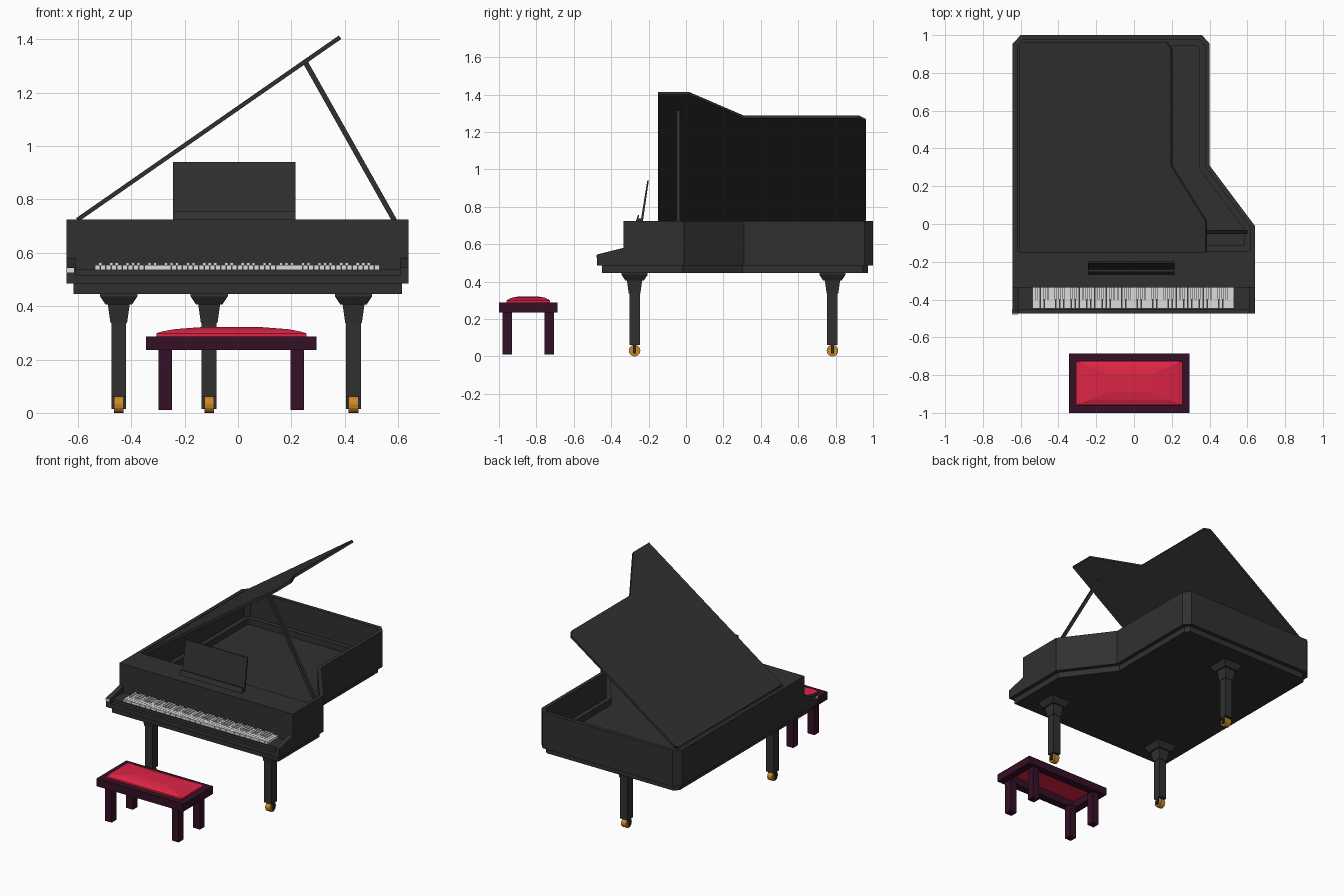
import bpy, bmesh, math
from mathutils import Vector, Matrix

if "Cube" in bpy.data.objects:
    bpy.data.objects.remove(bpy.data.objects["Cube"])


def material(name, rgb):
    m = bpy.data.materials.new(name)
    m.diffuse_color = (*rgb, 1)
    m.use_nodes = True
    m.node_tree.nodes["Principled BSDF"].inputs["Base Color"].default_value = m.diffuse_color
    return m


EBONY = material("ebony black", (0.03, 0.03, 0.03))
IVORY = material("ivory white", (0.72, 0.72, 0.72))
BRASS = material("brass orange", (0.62, 0.25, 0.02))
WOOD = material("dark plum wood", (0.036, 0.005, 0.02))
VELVET = material("red velvet", (0.72, 0.018, 0.06))


def finish(name, bm, mat):
    bmesh.ops.recalc_face_normals(bm, faces=bm.faces[:])
    me = bpy.data.meshes.new(name)
    bm.to_mesh(me)
    bm.free()
    me.materials.append(mat)
    ob = bpy.data.objects.new(name, me)
    bpy.context.collection.objects.link(ob)
    return ob


def loft(name, rings, mat, closed=False):
    """Skin rings of 3D points; cap the ends, or join last to first."""
    bm = bmesh.new()
    vs = [[bm.verts.new(p) for p in r] for r in rings]
    n = len(vs[0])
    pairs = list(zip(vs, vs[1:])) + ([(vs[-1], vs[0])] if closed else [])
    for a, b in pairs:
        for i in range(n):
            j = (i + 1) % n
            bm.faces.new((a[i], a[j], b[j], b[i]))
    if not closed:
        bm.faces.new(vs[0])
        bm.faces.new(vs[-1])
    return finish(name, bm, mat)


def boxes(name, specs, mat):
    """Several boxes (x0, x1, y0, y1, z0, z1) in one mesh."""
    bm = bmesh.new()
    for x0, x1, y0, y1, z0, z1 in specs:
        m = Matrix.Translation(((x0 + x1) / 2, (y0 + y1) / 2, (z0 + z1) / 2))
        bmesh.ops.create_cube(bm, size=1, matrix=m @ Matrix.Diagonal((x1 - x0, y1 - y0, z1 - z0, 1)))
    return finish(name, bm, mat)


def at(pts, z):
    return [(x, y, z) for x, y in pts]


def rect(cx, cy, hx, hy, z):
    return at([(cx - hx, cy - hy), (cx + hx, cy - hy), (cx + hx, cy + hy), (cx - hx, cy + hy)], z)


def side_prism(name, profile, x0, x1, mat):
    """Extrude a (y, z) profile along x."""
    return loft(name, [[(x, y, z) for y, z in profile] for x in (x0, x1)], mat)


def inset(pts, d):
    """Mitred inward offset of a counter-clockwise outline."""
    out = []
    for i, p in enumerate(pts):
        a, p, b = Vector(pts[i - 1]), Vector(p), Vector(pts[(i + 1) % len(pts)])
        e, f = (p - a).normalized(), (b - p).normalized()
        n1, n2 = Vector((-e.y, e.x)), Vector((-f.y, f.x))
        q = p + (n1 + n2) * d / (1 + n1.dot(n2))
        out.append((q.x, q.y))
    return out


def front_at(pts, y):
    """Move the two front corners of an outline to the given y."""
    return [(pts[0][0], y), (pts[1][0], y)] + pts[2:]


# Case: open rim with inner ledge and soundboard floor
outline = [(-0.642, -0.335), (0.64, -0.335), (0.64, -0.01), (0.40, 0.31),
           (0.40, 0.955), (0.36, 1.0), (-0.60, 1.0), (-0.642, 0.955)]
rim = front_at(inset(outline, 0.025), -0.145)
ledge = front_at(inset(outline, 0.055), -0.115)
loft("piano_case", [at(outline, 0.485), at(outline, 0.725), at(rim, 0.725),
                    at(rim, 0.55), at(ledge, 0.55), at(ledge, 0.51)], EBONY)
plinth = front_at(inset(outline, 0.026), -0.45)
loft("case_plinth", [at(plinth, 0.445), at(plinth, 0.487)], EBONY)

# Key bed, cheeks and keys
boxes("key_bed", [(-0.612, 0.61, -0.475, -0.33, 0.485, 0.515),
                  (-0.612, 0.61, -0.452, -0.33, 0.515, 0.537)], EBONY)
cheek = [(-0.475, 0.485), (-0.475, 0.545), (-0.335, 0.58), (-0.33, 0.485)]
side_prism("left_cheek", cheek, -0.642, -0.61, EBONY)
side_prism("right_cheek", cheek, 0.608, 0.64, EBONY)
boxes("left_end_tab", [(-0.645, -0.614, -0.478, -0.45, 0.527, 0.543)], IVORY)
KEY = 1.068 / 52
boxes("natural_keys", [(-0.537 + i * KEY + 0.0008, -0.537 + (i + 1) * KEY - 0.0008,
                        -0.447, -0.334, 0.536, 0.554) for i in range(52)], IVORY)
sharps = [-0.537 + (i + 1) * KEY for i in range(51) if i % 7 in (0, 2, 3, 5, 6)]
boxes("sharp_keys", [(x - 0.006, x + 0.006, -0.40, -0.334, 0.55, 0.563) for x in sharps], IVORY)

# Music desk with its lip
side_prism("music_desk", [(-0.242, 0.725), (-0.23, 0.725), (-0.199, 0.94), (-0.207, 0.94)],
           -0.243, 0.215, EBONY)
side_prism("music_desk_lip", [(-0.268, 0.724), (-0.236, 0.724), (-0.236, 0.736), (-0.254, 0.737),
                              (-0.251, 0.755), (-0.257, 0.756)], -0.243, 0.215, EBONY)

# Raised lid, given in plan and lifted onto its slope
SLOPE = 0.695
lid = [(-0.607, -0.15), (0.378, -0.15), (0.378, 0.015), (0.195, 0.31),
       (0.195, 0.925), (0.17, 0.962), (-0.592, 0.962), (-0.607, 0.945)]
top = [Vector((x, y, 0.73 + (x + 0.607) * SLOPE)) for x, y in lid]
down = Vector((SLOPE, 0, -1)).normalized() * 0.016
loft("lid", [top, [p + down for p in top]], EBONY)

# Lid prop
loft("lid_prop", [[(x + d, y, z) for d, y in ((-0.011, -0.052), (0.011, -0.052),
                                              (0.011, -0.032), (-0.011, -0.032))]
                  for x, z in ((0.59, 0.715), (0.252, 1.315))], EBONY)


# Legs with flared capitals, forks and casters
def leg(name, cx, cy):
    steps = [(0.062, 0.028), (0.337, 0.028), (0.337, 0.031), (0.407, 0.041),
             (0.407, 0.05), (0.437, 0.07), (0.447, 0.07)]
    loft(name, [rect(cx, cy, h, h, z) for z, h in steps], EBONY)
    boxes(name + "_fork", [(cx + s * 0.023 - 0.005, cx + s * 0.023 + 0.005,
                            cy - 0.009, cy + 0.009, 0.015, 0.065) for s in (-1, 1)], EBONY)
    bm = bmesh.new()
    bmesh.ops.create_cone(bm, cap_ends=True, segments=16, radius1=0.031, radius2=0.031, depth=0.036,
                          matrix=Matrix.Translation((cx, cy, 0.031)) @ Matrix.Rotation(math.pi / 2, 4, 'Y'))
    finish(name + "_caster", bm, BRASS)


leg("front_left_leg", -0.447, -0.275)
leg("front_right_leg", 0.433, -0.275)
leg("back_leg", -0.108, 0.783)

# Bench: hollow frame, four legs and domed cushion
BX, BY = -0.025, -0.843
loft("bench_frame", [rect(BX, BY, 0.32, 0.157, 0.235), rect(BX, BY, 0.32, 0.157, 0.287),
                     rect(BX, BY, 0.27, 0.105, 0.287), rect(BX, BY, 0.27, 0.105, 0.235)], WOOD, closed=True)
boxes("bench_legs", [(BX + sx * 0.2475 - 0.025, BX + sx * 0.2475 + 0.025,
                      BY + sy * 0.1125 - 0.025, BY + sy * 0.1125 + 0.025, 0.01, 0.24)
                     for sx in (-1, 1) for sy in (-1, 1)], WOOD)
loft("bench_cushion", [rect(BX, BY, 0.281 * s, 0.117 * s, z) for s, z in
                       ((1, 0.284), (1, 0.298), (0.93, 0.305), (0.75, 0.314), (0.42, 0.321))], VELVET)
